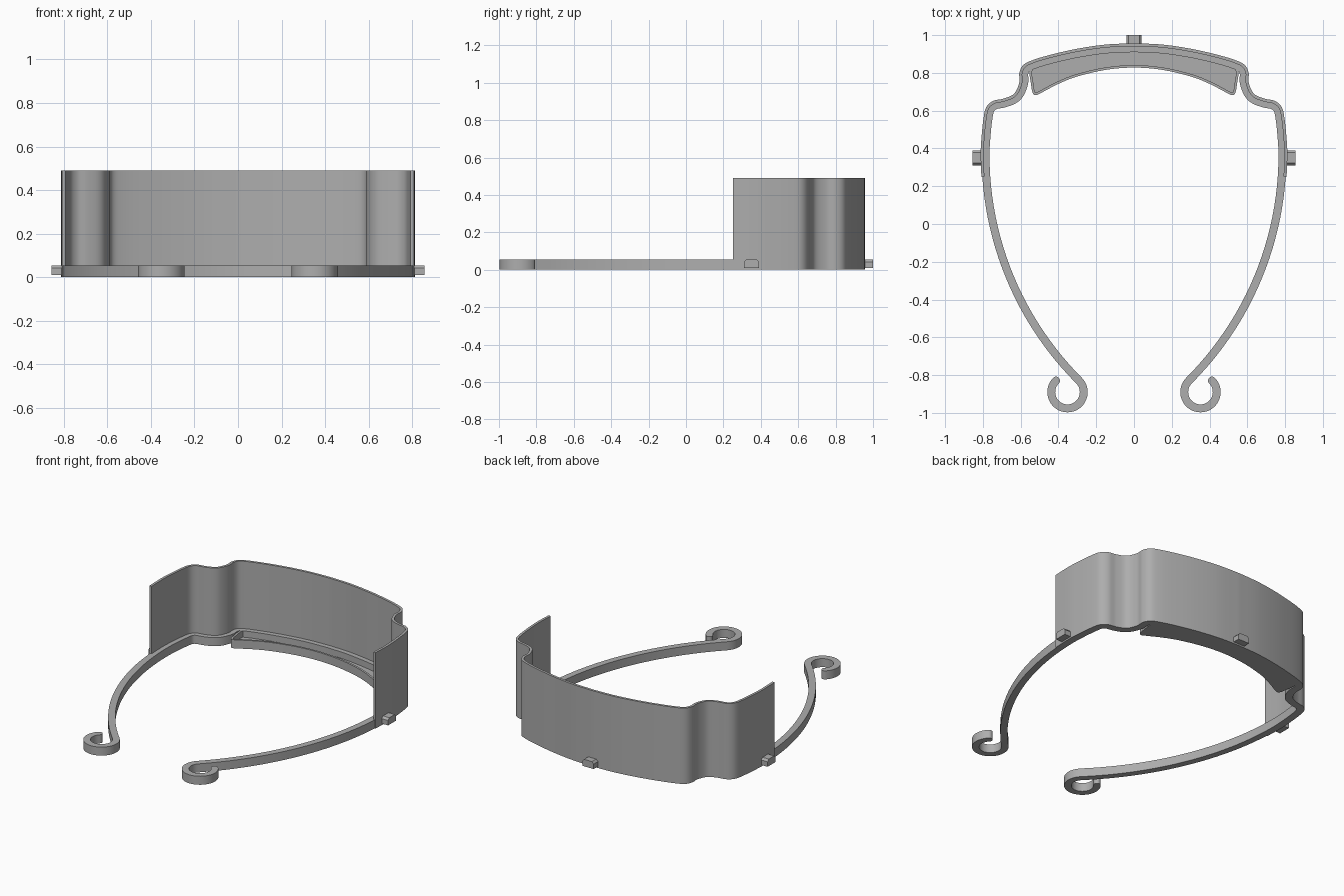
import bpy, bmesh, math
from mathutils import Vector

if "Cube" in bpy.data.objects:
    bpy.data.objects.remove(bpy.data.objects["Cube"])

GREY = (0.42, 0.42, 0.42, 1)
mat = bpy.data.materials.new("plain grey plastic")
mat.use_nodes = True
mat.diffuse_color = GREY
mat.node_tree.nodes["Principled BSDF"].inputs["Base Color"].default_value = GREY


def finish(name, bm):
    bmesh.ops.recalc_face_normals(bm, faces=bm.faces)
    mesh = bpy.data.meshes.new(name)
    bm.to_mesh(mesh)
    bm.free()
    ob = bpy.data.objects.new(name, mesh)
    bpy.context.collection.objects.link(ob)
    mesh.materials.append(mat)
    bpy.ops.object.select_all(action='DESELECT')
    ob.select_set(True)
    bpy.context.view_layer.objects.active = ob
    bpy.ops.object.shade_smooth_by_angle(angle=math.radians(35))
    return ob


def smooth(pts, closed=False, steps=6):
    """Catmull-Rom curve through the points."""
    n = len(pts)
    at = (lambda i: pts[i % n]) if closed else (lambda i: pts[max(0, min(n - 1, i))])
    out = []
    for i in range(n if closed else n - 1):
        a, b, c, d = (at(i + k) for k in (-1, 0, 1, 2))
        for s in range(steps):
            t = s / steps
            out.append(0.5 * (2 * b + (c - a) * t + (2 * a - 5 * b + 4 * c - d) * t * t
                              + (3 * b - a - 3 * c + d) * t ** 3))
    return out if closed else out + [pts[-1]]


def normals(pts, closed=False):
    n, out = len(pts), []
    for i in range(n):
        a = pts[i - 1] if closed or i else pts[0]
        b = pts[(i + 1) % n] if closed or i < n - 1 else pts[-1]
        t = (b - a).normalized()
        out.append(Vector((-t.y, t.x)))
    return out


def offset(pts, d, closed=False):
    return [p + nrm * d for p, nrm in zip(pts, normals(pts, closed))]


def ribbon(name, left, right, z0, z1, closed=False):
    """Upright strip with a rectangular section between two plan lines."""
    bm = bmesh.new()
    rings = [[bm.verts.new((p.x, p.y, z)) for p, z in ((a, z0), (b, z0), (b, z1), (a, z1))]
             for a, b in zip(left, right)]
    n = len(rings)
    for i in range(n if closed else n - 1):
        r, s = rings[i], rings[(i + 1) % n]
        for k in range(4):
            m = (k + 1) % 4
            bm.faces.new((r[k], r[m], s[m], s[k]))
    if not closed:
        bm.faces.new(rings[0])
        bm.faces.new(rings[-1])
    return finish(name, bm)


def prism(name, outline, vec):
    bm = bmesh.new()
    face = bm.faces.new([bm.verts.new(p) for p in outline])
    top = bmesh.ops.extrude_face_region(bm, geom=[face])["geom"]
    bmesh.ops.translate(bm, vec=vec, verts=[v for v in top if isinstance(v, bmesh.types.BMVert)])
    return finish(name, bm)


def both_sides(half):
    """Mirror a half path that starts on the centre line."""
    return [Vector((-p.x, p.y)) for p in reversed(half[1:])] + half


# Tall curved wall wrapping the back, with an S-bend at each corner
half = [Vector(p) for p in (
    (0, .957), (.15, .95), (.3, .928), (.43, .899), (.53, .87), (.585, .843), (.607, .8),
    (.607, .75), (.635, .69), (.69, .664), (.745, .652), (.783, .617), (.798, .55),
    (.808, .45), (.812, .366), (.808, .25))]
curve = smooth(half)
outer = both_sides(curve)
ribbon("curved_wall", outer, offset(outer, -.016), 0, .49)

# Headband: follows the wall, then sweeps along each arm into a curled hook
WIDTH = .042
inner = offset(outer, -.026)
band_half = [p for p in inner[len(curve) - 1:] if p.y > .38]
R = 1.69


def arc(cx, cy, r, a0, a1, n):
    return [Vector((cx + r * math.cos(a), cy + r * math.sin(a)))
            for a in (math.radians(a0 + (a1 - a0) * i / n) for i in range(n + 1))]


band_half += arc(.786 - R, .366, R, 0, -45, 24)
band_half += arc(.352, -.89, .086, 135, 405, 36)[1:]
# rounded hook tip
tip, tangent = band_half[-1], (band_half[-1] - band_half[-2]).normalized()
caps = (.3, .6, .85, .97)
band_half += [tip + tangent * (WIDTH / 2 * c) for c in caps]
band = both_sides(band_half)
scale = [math.sqrt(1 - c * c) for c in caps]
widths = scale[::-1] + [1] * (len(band) - 2 * len(caps)) + scale
nrm = normals(band)
ribbon("headband",
       [p + n * WIDTH / 2 * w for p, n, w in zip(band, nrm, widths)],
       [p - n * WIDTH / 2 * w for p, n, w in zip(band, nrm, widths)], 0, .055)

# Crescent forehead tray: thin floor with a raised rim
front = [Vector(p) for p in (
    (0, .828), (.15, .816), (.3, .781), (.4, .742), (.49, .695), (.52, .682), (.537, .695),
    (.546, .745), (.553, .8), (.54, .835), (.5, .853), (.3, .903), (.15, .924))]
loop = front + [Vector((0, .93))] + [Vector((-p.x, p.y)) for p in reversed(front[1:])]
tray = smooth(loop, closed=True, steps=4)
prism("tray_floor", [(p.x, p.y, 0) for p in tray], (0, 0, .014))
ribbon("tray_rim", tray, offset(tray, .013, True), 0, .055, closed=True)

# Small chamfered pegs that hold the visor: one at the back, one on each side
peg = [(-.04, .01), (.04, .01), (.04, .042), (.028, .055), (-.028, .055), (-.04, .042)]
prism("back_peg", [(u, .945, z) for u, z in peg], (0, .055, 0))
for side, name in ((1, "left_peg"), (-1, "right_peg")):
    prism(name, [(side * .8, .35 + u, z) for u, z in peg], (side * .056, 0, 0))
